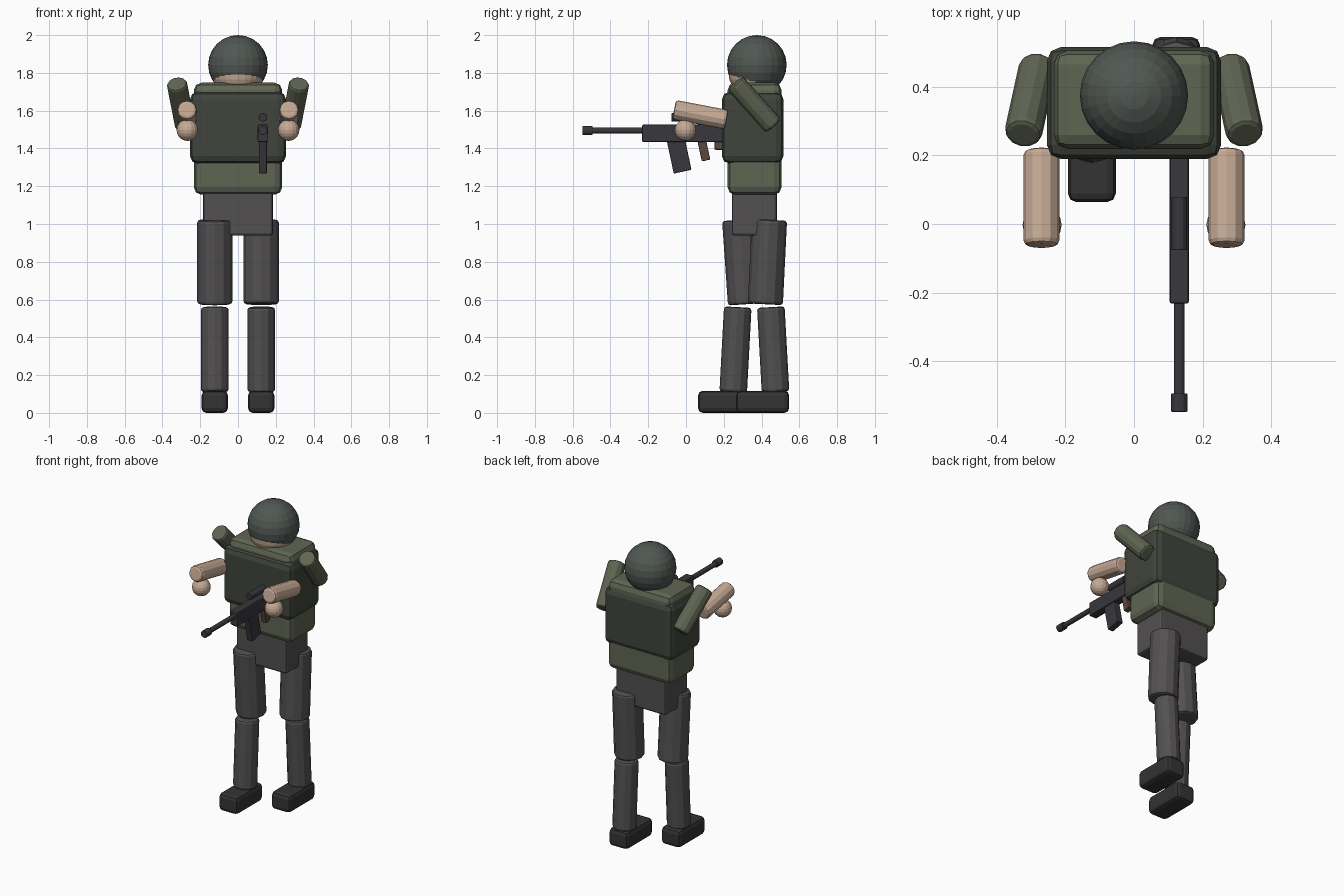
import bpy
from mathutils import Vector, Matrix
from math import radians

if "Cube" in bpy.data.objects:
    bpy.data.objects.remove(bpy.data.objects["Cube"])


def material(name, rgb):
    m = bpy.data.materials.new(name)
    m.diffuse_color = (*rgb, 1)
    m.use_nodes = True
    m.node_tree.nodes["Principled BSDF"].inputs["Base Color"].default_value = m.diffuse_color
    return m


HELMET = material("helmet_green", (0.08, 0.095, 0.085))
SHIRT = material("olive_cloth", (0.115, 0.13, 0.085))
VEST = material("dark_olive", (0.052, 0.058, 0.045))
TROUSER = material("grey_cloth", (0.085, 0.08, 0.08))
BOOT = material("boot_black", (0.035, 0.033, 0.035))
SKIN = material("skin", (0.56, 0.40, 0.30))
METAL = material("gun_metal", (0.04, 0.038, 0.045))
WOOD = material("brown_grip", (0.10, 0.065, 0.045))


def finish(name, mat, bevel=0, segments=2):
    ob = bpy.context.object
    ob.name = name
    ob.data.materials.append(mat)
    if bevel:
        b = ob.modifiers.new("bevel", "BEVEL")
        b.width, b.segments = bevel, segments
        b.limit_method, b.angle_limit = "ANGLE", radians(40)
    return ob


def box(name, lo, hi, mat, bevel=0.01, segments=2, tilt=0):
    lo, hi = Vector(lo), Vector(hi)
    bpy.ops.mesh.primitive_cube_add(size=1, location=(lo + hi) / 2, rotation=(radians(tilt), 0, 0))
    ob = bpy.context.object
    ob.data.transform(Matrix.Diagonal((*(hi - lo), 1)))
    return finish(name, mat, bevel, segments)


def rod(name, a, b, r, mat, bevel=0.015, sides=12):
    a, b = Vector(a), Vector(b)
    d = b - a
    bpy.ops.mesh.primitive_cylinder_add(vertices=sides, radius=r, depth=d.length, location=(a + b) / 2,
                                        rotation=d.to_track_quat("Z", "Y").to_euler())
    return finish(name, mat, bevel)


def ball(name, c, r, mat, segs=24, rings=12):
    bpy.ops.mesh.primitive_uv_sphere_add(segments=segs, ring_count=rings, radius=r, location=c)
    return finish(name, mat)


# head and helmet
ball("helmet", (0, 0.375, 1.842), 0.158, HELMET)
ball("head", (0, 0.363, 1.80), 0.138, SKIN)

# torso, vest, pelvis
box("torso", (-0.234, 0.22, 1.155), (0.234, 0.506, 1.748), SHIRT, 0.04)
box("vest", (-0.254, 0.19, 1.32), (0.254, 0.516, 1.70), VEST, 0.04)
box("pelvis", (-0.185, 0.243, 0.938), (0.185, 0.481, 1.22), TROUSER, 0.015)

# legs in a stride: side, thigh top/bottom y, shin top/bottom y, boot toe y
for label, s, t0, t1, s0, s1, toe in (("left", -1, 0.284, 0.315, 0.274, 0.25, 0.064),
                                      ("right", 1, 0.442, 0.42, 0.449, 0.474, 0.265)):
    x = 0.123 * s
    rod(label + "_thigh", (x, t0, 1.022), (x, t1, 0.575), 0.093, TROUSER)
    rod(label + "_shin", (x, s0, 0.56), (x, s1, 0.11), 0.073, TROUSER)
    box(label + "_boot", (x - 0.07, toe, 0), (x + 0.07, toe + 0.281, 0.117), BOOT, 0.025)

    # arms and hands
    rod(label + "_upper_arm", (0.324 * s, 0.261, 1.745), (0.28 * s, 0.462, 1.52), 0.055, SHIRT)
    rod(label + "_forearm", (0.27 * s, -0.063, 1.605), (0.27 * s, 0.216, 1.552), 0.052, SKIN)
    ball(label + "_hand", (0.268 * s, -0.003, 1.497), 0.057, SKIN, 16, 10)

# rifle
gx = 0.132
rod("barrel", (gx, -0.5, 1.495), (gx, -0.2, 1.495), 0.016, METAL, 0)
rod("muzzle", (gx, -0.548, 1.495), (gx, -0.494, 1.495), 0.024, METAL, 0.003)
box("receiver", (gx - 0.028, -0.232, 1.434), (gx + 0.028, 0.22, 1.526), METAL, 0.006)
rod("scope", (gx, -0.076, 1.565), (gx, 0.079, 1.565), 0.023, METAL, 0.003)
box("magazine", (gx - 0.021, -0.084, 1.275), (gx + 0.021, 0.012, 1.45), METAL, 0.005, tilt=12)
box("grip", (gx - 0.019, 0.071, 1.335), (gx + 0.019, 0.117, 1.45), WOOD, 0.005, tilt=12)
box("stock", (gx - 0.022, 0.15, 1.392), (gx + 0.022, 0.38, 1.5), WOOD, 0.008)
